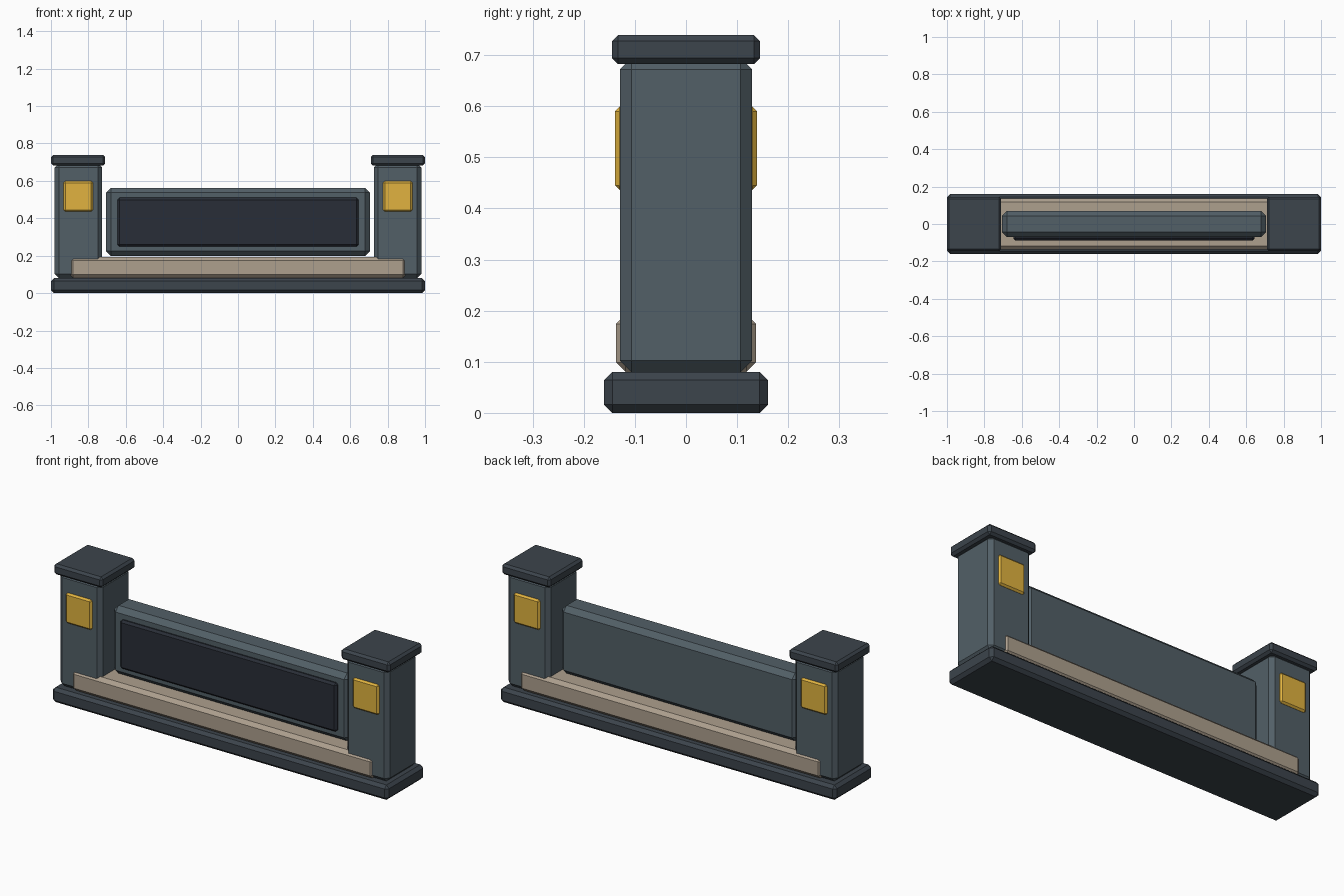
import bpy, bmesh

if "Cube" in bpy.data.objects:
    bpy.data.objects.remove(bpy.data.objects["Cube"])


def material(name, rgb):
    m = bpy.data.materials.new(name)
    m.diffuse_color = (*rgb, 1.0)
    m.use_nodes = True
    m.node_tree.nodes["Principled BSDF"].inputs["Base Color"].default_value = m.diffuse_color
    return m


slate_dark = material("dark_slate", (0.045, 0.058, 0.072))
slate = material("slate", (0.085, 0.115, 0.135))
inset_dark = material("inset_dark", (0.022, 0.027, 0.038))
stone = material("warm_stone", (0.42, 0.35, 0.27))
gold = material("gold", (0.75, 0.45, 0.05))


def block(name, x, y, z, bevel, mat):
    """Chamfered box from (min, max) ranges on each axis."""
    bm = bmesh.new()
    bmesh.ops.create_cube(bm, size=1.0)
    for v in bm.verts:
        for i, (lo, hi) in enumerate((x, y, z)):
            v.co[i] = hi if v.co[i] > 0 else lo
    bmesh.ops.bevel(bm, geom=bm.edges[:], offset=bevel, segments=1,
                    affect='EDGES', clamp_overlap=True)
    bmesh.ops.recalc_face_normals(bm, faces=bm.faces[:])
    me = bpy.data.meshes.new(name)
    bm.to_mesh(me)
    bm.free()
    me.materials.append(mat)
    ob = bpy.data.objects.new(name, me)
    bpy.context.collection.objects.link(ob)
    return ob


# Plinth and stone course
block("base", (-1, 1), (-0.16, 0.16), (0, 0.08), 0.016, slate_dark)
block("stone_course", (-0.9, 0.9), (-0.137, 0.137), (0.08, 0.193), 0.019, stone)

# Central sign slab with raised dark panel on the front
block("sign_slab", (-0.706, 0.706), (-0.07, 0.07), (0.198, 0.563), 0.026, slate)
block("sign_panel", (-0.645, 0.645), (-0.088, -0.05), (0.248, 0.51), 0.011, inset_dark)

# End pillars with caps and gold plates front and back
for side, s in (("left", -1), ("right", 1)):
    def span(a, b):
        return tuple(sorted((a * s, b * s)))
    block(f"{side}_pillar", span(0.727, 0.98), (-0.129, 0.129), (0.08, 0.694), 0.022, slate)
    block(f"{side}_cap", span(0.71, 1.0), (-0.145, 0.145), (0.682, 0.739), 0.012, slate_dark)
    for face, f in (("front", -1), ("back", 1)):
        y = tuple(sorted((0.112 * f, 0.139 * f)))
        block(f"{side}_{face}_plate", span(0.776, 0.932), y, (0.436, 0.599), 0.009, gold)
